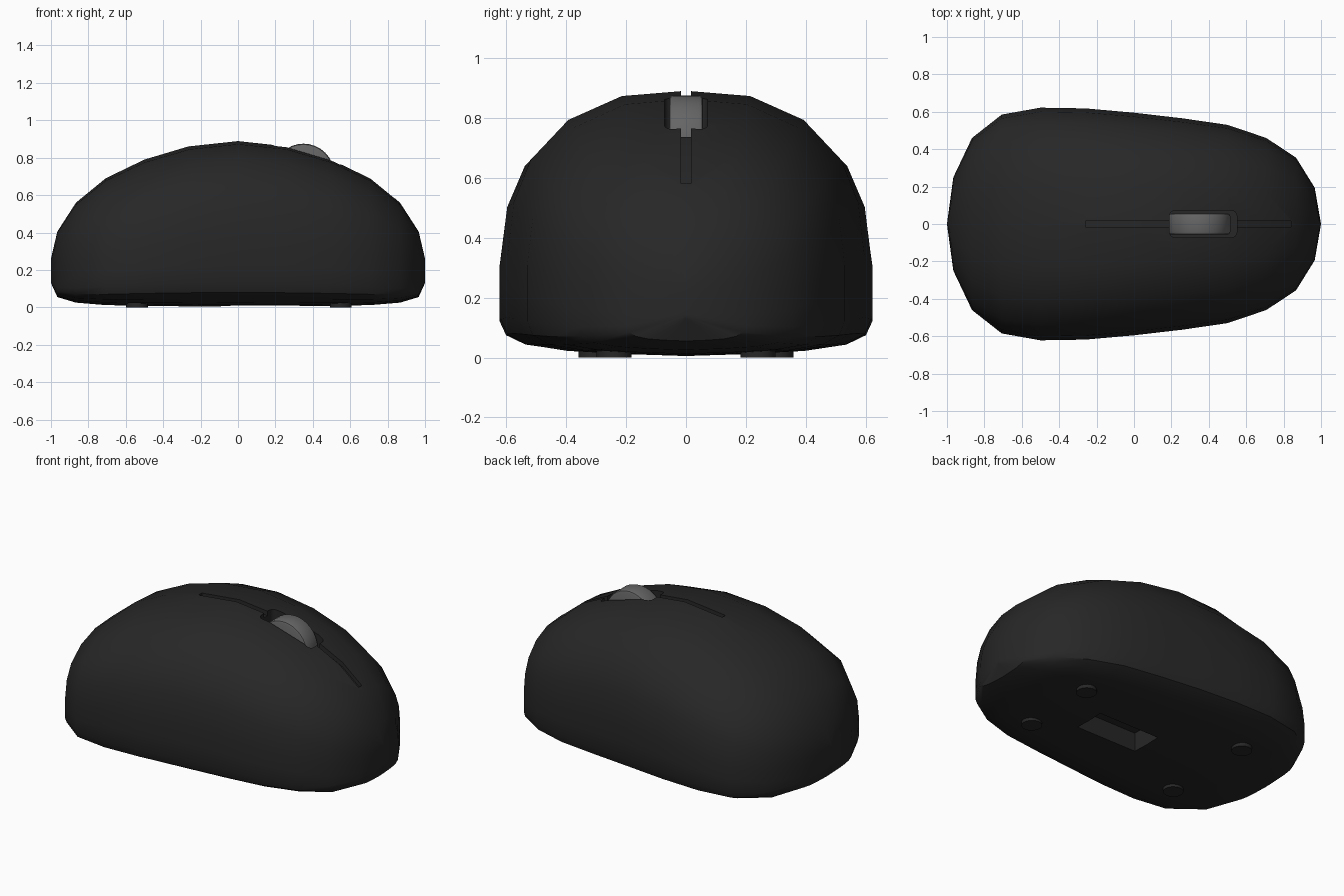
import bpy, bmesh, math
from mathutils import Matrix

if "Cube" in bpy.data.objects:
    bpy.data.objects.remove(bpy.data.objects["Cube"])


def material(name, v):
    m = bpy.data.materials.new(name)
    m.diffuse_color = (v, v, v, 1)
    m.use_nodes = True
    m.node_tree.nodes["Principled BSDF"].inputs["Base Color"].default_value = m.diffuse_color
    return m


BLACK = material("black plastic", 0.02)
GREY = material("grey rubber", 0.13)


def make(name, bm, mat):
    bmesh.ops.recalc_face_normals(bm, faces=bm.faces)
    me = bpy.data.meshes.new(name)
    bm.to_mesh(me)
    bm.free()
    me.materials.append(mat)
    ob = bpy.data.objects.new(name, me)
    bpy.context.collection.objects.link(ob)
    return ob


def activate(ob):
    bpy.ops.object.select_all(action='DESELECT')
    ob.select_set(True)
    bpy.context.view_layer.objects.active = ob


def smooth(ob, deg=30):
    activate(ob)
    bpy.ops.object.shade_smooth_by_angle(angle=math.radians(deg))


def prism(name, pts, axis, lo, hi, mat):
    """Extrude a 2D outline along 'y' (xz outline) or 'z' (xy outline)."""
    bm = bmesh.new()
    put = (lambda a, b, c: (a, c, b)) if axis == 'y' else (lambda a, b, c: (a, b, c))
    f = bm.faces.new([bm.verts.new(put(a, b, lo)) for a, b in pts])
    r = bmesh.ops.extrude_face_region(bm, geom=[f])
    vec = (0, hi - lo, 0) if axis == 'y' else (0, 0, hi - lo)
    bmesh.ops.translate(bm, vec=vec,
                        verts=[g for g in r['geom'] if isinstance(g, bmesh.types.BMVert)])
    return make(name, bm, mat)


def rounded_rect(x0, x1, h, r, n=4):
    pts = []
    for cx, cy, a0 in ((x1 - r, h - r, 0), (x0 + r, h - r, 90),
                       (x0 + r, -h + r, 180), (x1 - r, -h + r, 270)):
        for i in range(n + 1):
            a = math.radians(a0 + 90 * i / n)
            pts.append((cx + r * math.cos(a), cy + r * math.sin(a)))
    return pts


def cut(ob, cutter):
    cutter.hide_render = True
    activate(ob)
    m = ob.modifiers.new("cut", 'BOOLEAN')
    m.object, m.operation, m.solver = cutter, 'DIFFERENCE', 'EXACT'
    bpy.ops.object.modifier_apply(modifier=m.name)
    bpy.data.objects.remove(cutter)


# Body: sections lofted along x; half widths, top and bottom heights per station
XS = [-math.cos(math.radians(15 * k)) for k in range(13)]
WIDTH = [0, .25, .46, .585, .622, .618, .595, .565, .53, .46, .355, .195, 0]
TOP = [.26, .405, .56, .69, .79, .862, .89]
BOT = [.13, .055, .025, .012, .008, .005, .005]
TOP += TOP[-2::-1]
BOT += BOT[-2::-1]
SECTION = [(0, 1), (.36, .98), (.66, .89), (.87, .74), (.965, .58), (1, .38), (1, .26),
           (1, .145), (.965, .085), (.86, .045), (.64, .02), (.34, .008), (0, 0)]
LOOP = SECTION + [(-y, z) for y, z in SECTION[-2:0:-1]]

bm = bmesh.new()
rings = [[bm.verts.new((x, w * y, b + (t - b) * z)) for y, z in LOOP]
         for x, w, t, b in zip(XS, WIDTH, TOP, BOT)]
for r0, r1 in zip(rings, rings[1:]):
    for i in range(len(LOOP)):
        j = (i + 1) % len(LOOP)
        bm.faces.new((r0[i], r0[j], r1[j], r1[i]))
bmesh.ops.remove_doubles(bm, verts=bm.verts, dist=1e-4)
body = make("mouse_body", bm, BLACK)


def top_at(x):
    for i in range(12):
        if XS[i] <= x <= XS[i + 1]:
            f = (x - XS[i]) / (XS[i + 1] - XS[i])
            return TOP[i] + f * (TOP[i + 1] - TOP[i])


# Button groove following the top, wheel slot, and sensor recess underneath
gx = [-.26] + [x for x in XS if -.25 < x < .83] + [.84]
floor = [(x, top_at(x) - .03) for x in gx]
cut(body, prism("groove_cutter", floor + [(.84, 1.1), (-.26, 1.1)], 'y', -.016, .016, BLACK))
cut(body, prism("wheel_slot_cutter", rounded_rect(.19, .55, .072, .03), 'z', .53, 1.1, BLACK))
cut(body, prism("recess_cutter", [(-.09, -.1), (.33, -.1), (.33, .1), (-.09, .1)],
                'z', -.1, .125, BLACK))
smooth(body)

# Scroll wheel
bm = bmesh.new()
bmesh.ops.create_cone(bm, cap_ends=True, segments=32, radius1=.165, radius2=.165, depth=.114,
                      matrix=Matrix.Translation((.35, 0, .71)) @ Matrix.Rotation(math.pi / 2, 4, 'X'))
rims = [e for e in bm.edges if abs(e.verts[0].co.y - e.verts[1].co.y) < 1e-4]
bmesh.ops.bevel(bm, geom=rims, offset=.014, segments=2, profile=.5, affect='EDGES')
smooth(make("scroll_wheel", bm, GREY), 40)

# Four glide feet
for x, y in ((.55, .24), (-.54, .3)):
    for s in (1, -1):
        bm = bmesh.new()
        bmesh.ops.create_cone(bm, cap_ends=True, segments=20, radius1=.058, radius2=.058,
                              depth=.04, matrix=Matrix.Translation((x, s * y, .02)))
        smooth(make("glide_foot", bm, BLACK))
